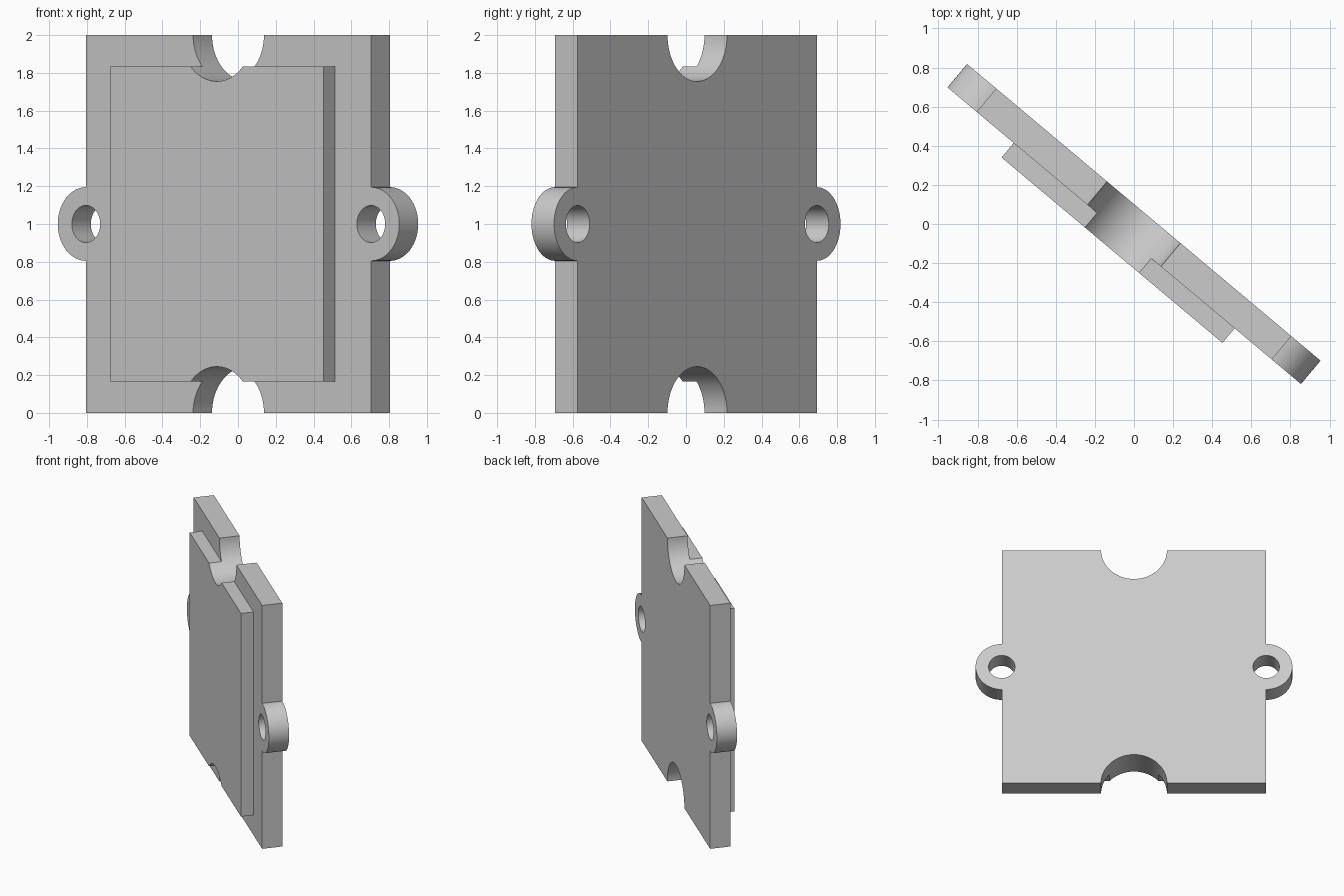
import bpy
import math
from mathutils import Matrix

cube = bpy.data.objects.get("Cube")
if cube:
    bpy.data.objects.remove(cube, do_unlink=True)

TURN = math.radians(-40)
HALF_W, HEIGHT, THICK = 0.985, 2.0, 0.156
EAR_R, HOLE_R, NOTCH_R = 0.195, 0.098, 0.245

grey = bpy.data.materials.new("light grey")
grey.use_nodes = True
colour = (0.6, 0.6, 0.6, 1)
grey.diffuse_color = colour
grey.node_tree.nodes["Principled BSDF"].inputs["Base Color"].default_value = colour


def box(name, size, centre):
    bpy.ops.mesh.primitive_cube_add(size=1)
    ob = bpy.context.object
    ob.name = name
    ob.data.transform(Matrix.Translation(centre) @ Matrix.Diagonal((*size, 1)))
    ob.data.materials.append(grey)
    return ob


def disc(name, radius, depth, x, z):
    """Cylinder lying along y."""
    bpy.ops.mesh.primitive_cylinder_add(vertices=64, radius=radius, depth=depth)
    ob = bpy.context.object
    ob.name = name
    ob.data.transform(Matrix.Translation((x, 0, z)) @ Matrix.Rotation(math.pi / 2, 4, "X"))
    ob.data.materials.append(grey)
    return ob


def combine(target, tool, operation):
    mod = target.modifiers.new(operation, "BOOLEAN")
    mod.operation = operation
    mod.solver = "EXACT"
    mod.object = tool
    bpy.context.view_layer.objects.active = target
    bpy.ops.object.modifier_apply(modifier=mod.name)
    bpy.data.objects.remove(tool, do_unlink=True)


# Main plate and the raised panel on its front
plate = box("base_plate", (2 * HALF_W, THICK, HEIGHT), (0, 0, HEIGHT / 2))
panel = box("front_panel", (1.475, 0.097, 1.67), (0, -THICK / 2 - 0.0485, HEIGHT / 2))

# Mounting ears with screw holes on both sides
for side in (-1, 1):
    combine(plate, disc("ear", EAR_R, THICK, side * HALF_W, HEIGHT / 2), "UNION")
for side in (-1, 1):
    combine(plate, disc("hole", HOLE_R, 1, side * HALF_W, HEIGHT / 2), "DIFFERENCE")

# Half-round notches through plate and panel, top and bottom
for part in (plate, panel):
    for z in (0, HEIGHT):
        combine(part, disc("notch", NOTCH_R, 1, 0, z), "DIFFERENCE")

# Turn the assembly and shade the round surfaces smooth
for part in (plate, panel):
    part.data.transform(Matrix.Rotation(TURN, 4, "Z"))
    bpy.ops.object.select_all(action="DESELECT")
    part.select_set(True)
    bpy.context.view_layer.objects.active = part
    bpy.ops.object.shade_smooth_by_angle(angle=math.radians(30))
